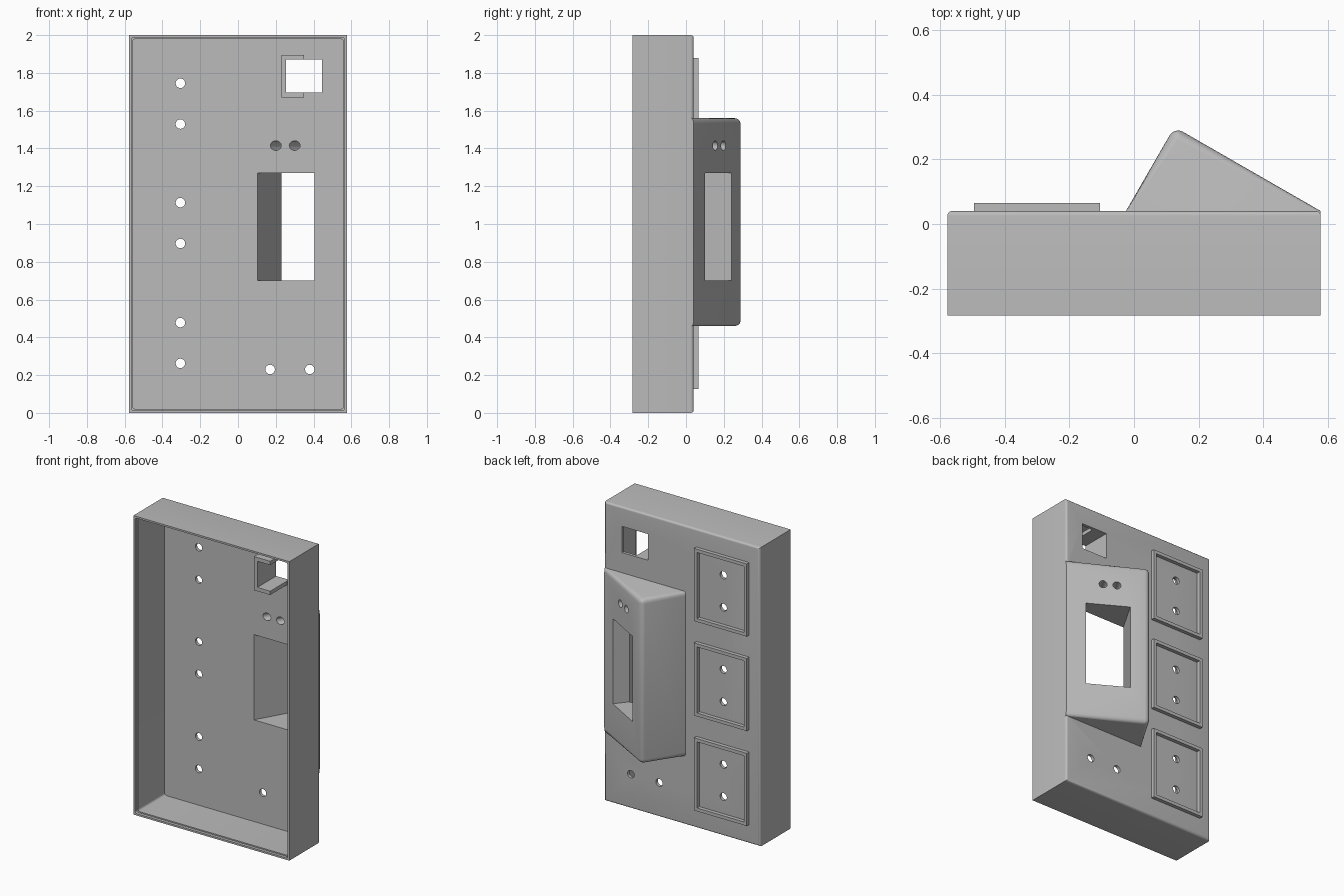
import bpy
import bmesh
from math import pi, radians
from mathutils import Matrix, Vector

cube = bpy.data.objects.get("Cube")
if cube:
    bpy.data.objects.remove(cube, do_unlink=True)

grey = bpy.data.materials.new("plain grey")
grey.use_nodes = True
grey.diffuse_color = (0.5, 0.5, 0.5, 1)
grey.node_tree.nodes["Principled BSDF"].inputs["Base Color"].default_value = (0.5, 0.5, 0.5, 1)


def make(name, bm):
    bmesh.ops.recalc_face_normals(bm, faces=bm.faces)
    mesh = bpy.data.meshes.new(name)
    bm.to_mesh(mesh)
    bm.free()
    mesh.materials.append(grey)
    obj = bpy.data.objects.new(name, mesh)
    bpy.context.collection.objects.link(obj)
    return obj


def round_edges(bm, rule, radius, segments=5):
    edges = [e for e in bm.edges if rule(e)]
    bmesh.ops.bevel(bm, geom=edges, offset=radius, offset_type='OFFSET',
                    segments=segments, profile=0.5, affect='EDGES')


def box_mesh(x, y, z):
    bm = bmesh.new()
    bmesh.ops.create_cube(bm, size=1)
    for v in bm.verts:
        v.co = [r[0] if c < 0 else r[1] for c, r in zip(v.co, (x, y, z))]
    return bm


def box(name, x, y, z):
    return make(name, box_mesh(x, y, z))


def prism_mesh(points, z0, z1):
    """Extrude an x-y outline upwards."""
    bm = bmesh.new()
    face = bm.faces.new([bm.verts.new((x, y, z0)) for x, y in points])
    top = bmesh.ops.extrude_face_region(bm, geom=[face])["geom"]
    for v in top:
        if isinstance(v, bmesh.types.BMVert):
            v.co.z = z1
    return bm


def rod(name, centre, direction, radius, length):
    bm = bmesh.new()
    turn = Vector(direction).to_track_quat('Z', 'Y').to_matrix().to_4x4()
    bmesh.ops.create_cone(bm, cap_ends=True, segments=32, radius1=radius, radius2=radius,
                          depth=length, matrix=Matrix.Translation(centre) @ turn)
    return make(name, bm)


def combine(target, tool, operation='DIFFERENCE'):
    tool.hide_render = True
    mod = target.modifiers.new("combine", 'BOOLEAN')
    mod.operation = operation
    mod.solver = 'EXACT'
    mod.object = tool
    bpy.context.view_layer.objects.active = target
    bpy.ops.object.modifier_apply(modifier=mod.name)
    bpy.data.objects.remove(tool, do_unlink=True)


W, FRONT, BACK, INNER = 0.577, -0.282, 0.04, 0.02

# Enclosure shell with softened rear edges
bm = box_mesh((-W, W), (FRONT, BACK), (0, 2))
round_edges(bm, lambda e: all(v.co.y > 0 for v in e.verts), 0.015)
shell = make("enclosure_shell", bm)

# Sloped display housing on the rear
bm = prism_mesh([(-0.025, 0.03), (-0.025, BACK), (0.125, 0.3), (W, BACK), (W, 0.03)], 0.46, 1.56)
round_edges(bm, lambda e: all(v.co.y > 0.035 for v in e.verts)
            and any(v.co.y > 0.2 for v in e.verts), 0.03)
combine(shell, make("display_housing", bm), 'UNION')


# Open cavity and wider rabbet at the mouth
def upright_or_level(e):
    return abs(e.verts[0].co.y - e.verts[1].co.y) > 0.01


for inset, y0, y1 in ((0.02, FRONT - 0.1, INNER), (0.012, FRONT - 0.1, FRONT + 0.02)):
    bm = box_mesh((-W + inset, W - inset), (y0, y1), (inset, 2 - inset))
    round_edges(bm, upright_or_level, 0.015)
    combine(shell, make("cavity", bm))

# Slanted display window
window = [(0.077, -0.025), (0.363, -0.03), (0.4, INNER - 0.005), (0.47, 0.1),
          (0.553, 0.2), (0.322, 0.4)]
combine(shell, make("window", prism_mesh(window, 0.7, 1.27)))

# Indicator holes square to the slope
slope = Vector((0.5, 0.866, 0))
for x in (0.2, 0.3):
    centre = Vector((x, INNER, 1.415)) + slope * 0.1
    combine(shell, rod("indicator_hole", centre, slope, 0.025, 0.5))

# Connector opening
combine(shell, box("connector_opening", (0.255, 0.445), (-0.05, 0.1), (1.695, 1.87)))

# Screw holes
panels = (0.37, 1.005, 1.637)
holes = [(-0.305, z + s * 0.108) for z in panels for s in (-1, 1)]
holes += [(0.17, 0.23), (0.38, 0.23)]
for x, z in holes:
    combine(shell, rod("screw_hole", (x, 0.03, z), (0, 1, 0), 0.025, 0.2))

# Raised rectangular frames on the rear
for i, z in enumerate(panels):
    frame = box(f"raised_frame_{i + 1}", (-0.495, -0.105), (0.03, 0.065), (z - 0.243, z + 0.243))
    combine(frame, box("frame_inside", (-0.473, -0.127), (0, 0.1), (z - 0.221, z + 0.221)))

# C-shaped bracket behind the connector opening
bracket = box("connector_bracket", (0.23, 0.35), (-0.16, 0.025), (1.67, 1.895))
combine(bracket, box("bracket_inside", (0.255, 0.5), (-0.3, 0.1), (1.695, 1.87)))

# Smooth the rounded edges only
bpy.ops.object.select_all(action='DESELECT')
shell.select_set(True)
bpy.context.view_layer.objects.active = shell
bpy.ops.object.shade_smooth_by_angle(angle=radians(28))
